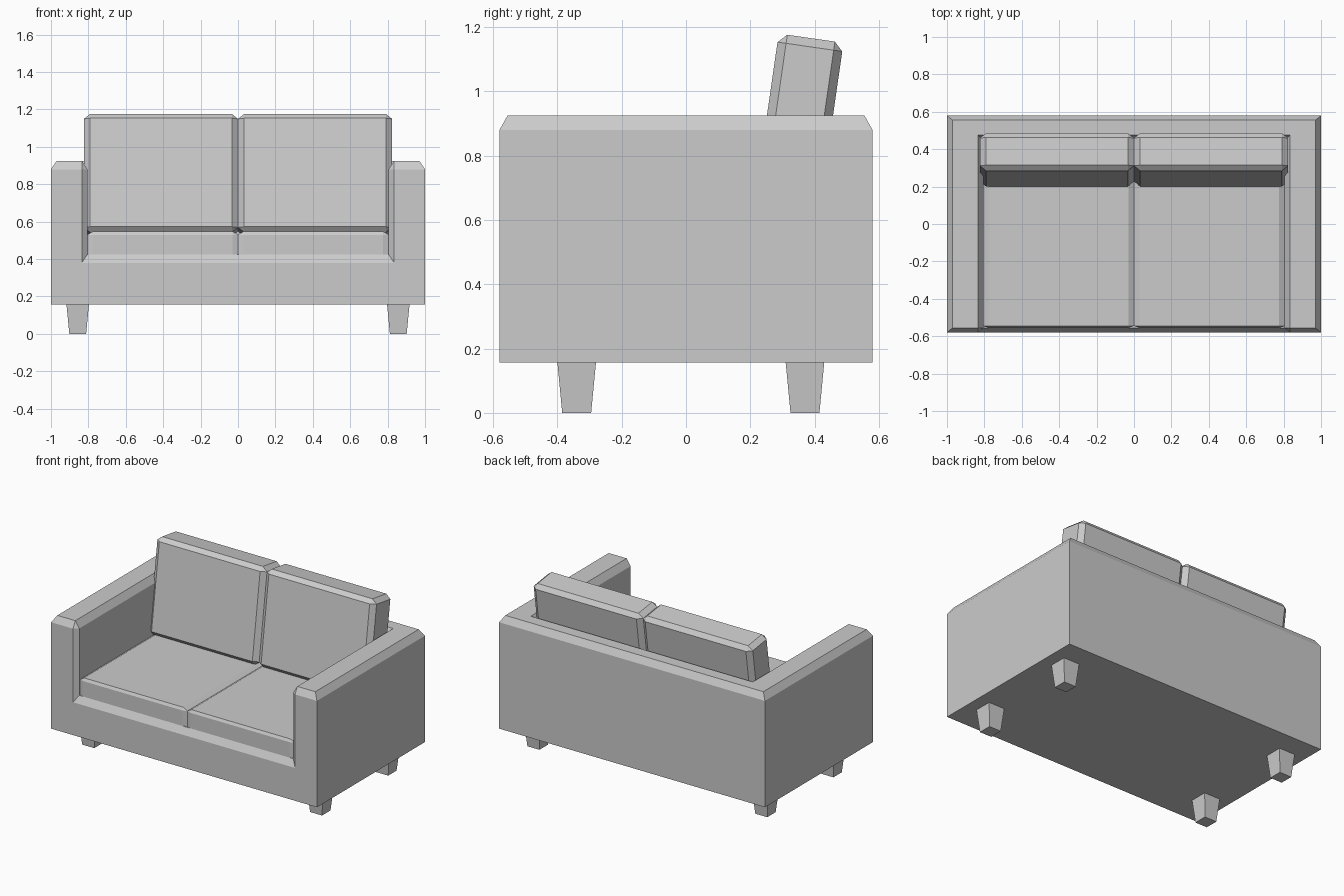
import bpy, bmesh
from math import radians
from mathutils import Matrix, Vector

cube = bpy.data.objects.get("Cube")
if cube:
    bpy.data.objects.remove(cube)

GREY = (0.6, 0.6, 0.6, 1)
fabric = bpy.data.materials.new("grey_fabric")
fabric.use_nodes = True
fabric.diffuse_color = GREY
shader = fabric.node_tree.nodes["Principled BSDF"]
shader.inputs["Base Color"].default_value = GREY
shader.inputs["Roughness"].default_value = 0.8


def chamfer(bm, edges, size):
    """Flat bevel with its own width along each axis."""
    grow = [1 / s for s in size]
    bmesh.ops.scale(bm, vec=grow, verts=bm.verts)
    bmesh.ops.bevel(bm, geom=edges, offset=1, segments=1, affect='EDGES')
    bmesh.ops.scale(bm, vec=size, verts=bm.verts)


def finish(name, bm):
    bmesh.ops.recalc_face_normals(bm, faces=bm.faces)
    mesh = bpy.data.meshes.new(name)
    bm.to_mesh(mesh)
    bm.free()
    mesh.materials.append(fabric)
    obj = bpy.data.objects.new(name, mesh)
    bpy.context.collection.objects.link(obj)
    return obj


def box(size):
    bm = bmesh.new()
    bmesh.ops.create_cube(bm, size=1)
    bmesh.ops.scale(bm, vec=size, verts=bm.verts)
    return bm


def cushion(name, size, edge, location, tilt=0):
    bm = box(size)
    chamfer(bm, bm.edges[:], edge)
    bm.transform(Matrix.Translation(location) @ Matrix.Rotation(radians(tilt), 4, 'X'))
    return finish(name, bm)


# Frame: base, arms and back as one solid with an open front
W, D, LOW, HIGH = 1.0, 0.58, 0.157, 0.925
IN_X, IN_Y, FLOOR = 0.805, 0.45, 0.425
bm = bmesh.new()


def column(x, y, low):
    return [bm.verts.new((x, y, z)) for z in (low, HIGH)]


fl, fr = column(W, -D, LOW), column(-W, -D, LOW)
bl, br = column(W, D, LOW), column(-W, D, LOW)
ifl, ifr = column(IN_X, -D, FLOOR), column(-IN_X, -D, FLOOR)
ibl, ibr = column(IN_X, IN_Y, FLOOR), column(-IN_X, IN_Y, FLOOR)


def wall(a, b):
    return bm.faces.new((a[0], b[0], b[1], a[1]))


for a, b in ((fl, bl), (bl, br), (br, fr)):
    wall(a, b)
bm.faces.new([c[0] for c in (fl, bl, br, fr)])
inner = [wall(ifl, ibl), wall(ibl, ibr), wall(ibr, ifr)]
inner.append(bm.faces.new([c[0] for c in (ifl, ibl, ibr, ifr)]))
top = bm.faces.new([c[1] for c in (fl, bl, br, fr, ifr, ibr, ibl, ifl)])
front = bm.faces.new((fl[0], fr[0], fr[1], ifr[1], ifr[0], ifl[0], ifl[1], fl[1]))
bmesh.ops.recalc_face_normals(bm, faces=bm.faces)
soft = set(top.edges) | {e for e in front.edges if any(f in inner for f in e.link_faces)}
chamfer(bm, list(soft), (0.03, 0.025, 0.045))
finish("sofa_frame", bm)

# Cushions and legs, mirrored left and right
for side, s in (("left", 1), ("right", -1)):
    cushion("seat_cushion_" + side, (0.806, 1.0, 0.15), (0.03, 0.01, 0.018),
            Vector((0.403 * s, -0.055, 0.473)))
    cushion("back_cushion_" + side, (0.824, 0.2035, 0.64), (0.033, 0.027, 0.027),
            Vector((0.412 * s, 0.3435, 0.8487)), tilt=-8.2)
    for end, y in (("front", -0.34), ("back", 0.37)):
        leg = box((0.12, 0.12, LOW))
        for v in leg.verts:
            if v.co.z < 0:
                v.co.x *= 0.75
                v.co.y *= 0.75
        leg.transform(Matrix.Translation((0.857 * s, y, LOW / 2)))
        finish(f"{end}_leg_{side}", leg)
